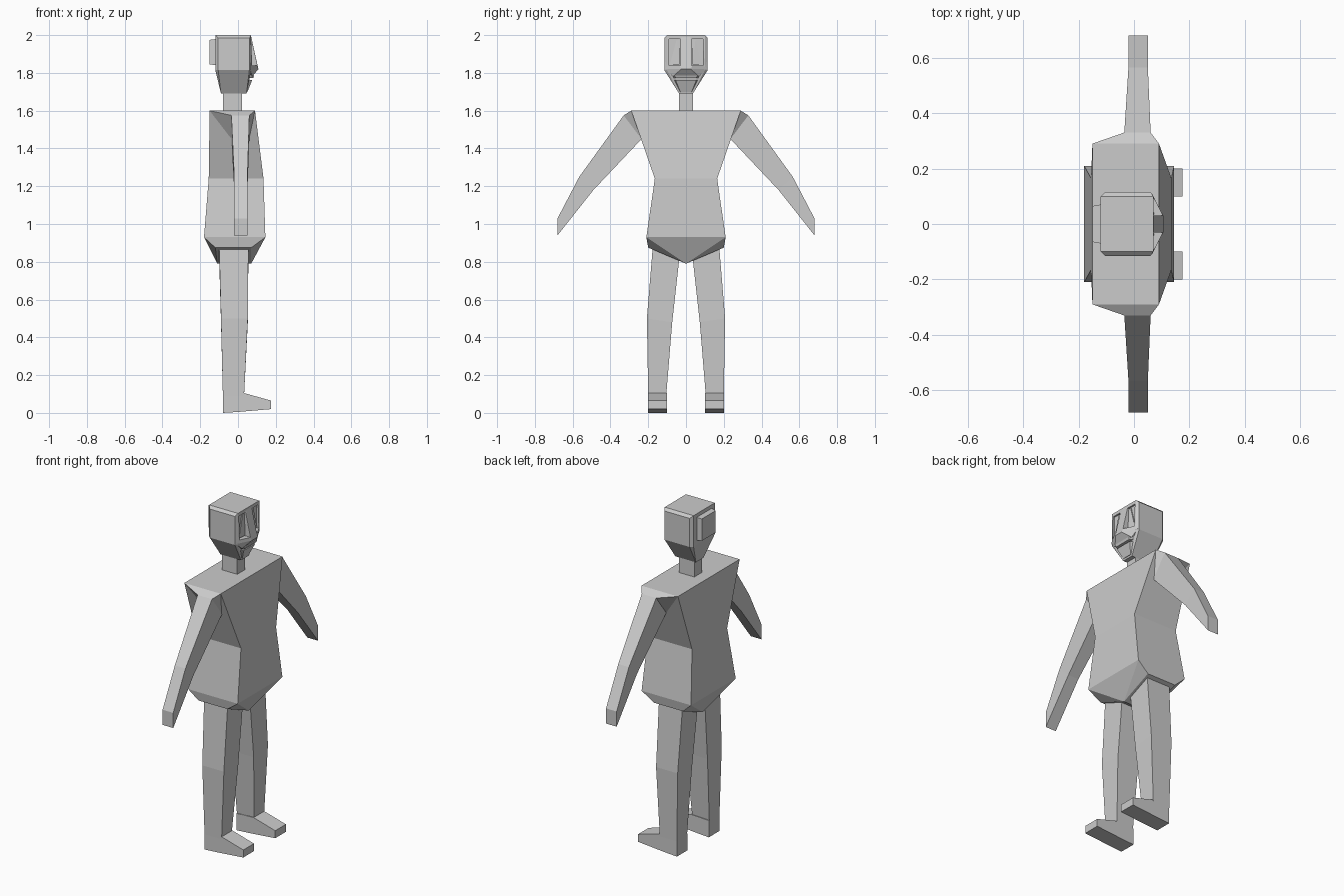
import bpy, bmesh

if "Cube" in bpy.data.objects:
    bpy.data.objects.remove(bpy.data.objects["Cube"])


def finish(name, bm, mirror=False):
    bmesh.ops.recalc_face_normals(bm, faces=bm.faces[:])
    me = bpy.data.meshes.new(name)
    bm.to_mesh(me)
    bm.free()
    ob = bpy.data.objects.new(name, me)
    bpy.context.collection.objects.link(ob)
    if mirror:
        m = ob.modifiers.new("mirror", 'MIRROR')
        m.use_axis = (False, True, False)
    return ob


def both(pts):
    """Points plus their reflection across y = 0."""
    return pts + [(x, -y, z) for x, y, z in pts if y]


def hull(name, pts, mirror=False):
    bm = bmesh.new()
    for p in pts:
        bm.verts.new(p)
    r = bmesh.ops.convex_hull(bm, input=bm.verts[:])
    loose = [v for v in bm.verts if not v.link_faces]
    bmesh.ops.delete(bm, geom=loose, context='VERTS')
    bmesh.ops.dissolve_limit(bm, angle_limit=0.01, verts=bm.verts[:], edges=bm.edges[:])
    return finish(name, bm, mirror)


def loft(name, rings, mirror=False):
    bm = bmesh.new()
    rows = [[bm.verts.new(p) for p in ring] for ring in rings]
    n = len(rows[0])
    for a, b in zip(rows, rows[1:]):
        for i in range(n):
            j = (i + 1) % n
            bm.faces.new((a[i], a[j], b[j], b[i]))
    bm.faces.new(rows[0])
    bm.faces.new(rows[-1])
    return finish(name, bm, mirror)


def box(name, x0, x1, y0, y1, z0, z1, mirror=False):
    return hull(name, [(x, y, z) for x in (x0, x1) for y in (y0, y1) for z in (z0, z1)], mirror)


def limb(name, sections):
    """Four-sided limb; section = x0, x1, (outer y, z), (inner y, z)."""
    return loft(name, [[(x0, *o), (x1, *o), (x1, *i), (x0, *i)]
                       for x0, x1, o, i in sections], True)


# torso: shoulders, waist, hem
loft("torso", [[(x0, -y, z), (x1, -y, z), (x1, y, z), (x0, y, z)] for x0, x1, y, z in
               ((-.15, .09, .29, 1.60), (-.155, .135, .165, 1.24), (-.18, .145, .21, .93))])

# pelvis tapering to a ridge under the hem
hull("pelvis", both([(-.18, .21, .93), (.145, .21, .93), (-.12, .20, .875), (.07, .20, .875),
                     (-.11, 0, .79), (.07, 0, .79)]))

# shoulder caps joining the torso corners to the arms
hull("shoulder", [(-.15, .29, 1.60), (.09, .29, 1.60), (-.035, .33, 1.575), (.06, .33, 1.575),
                  (-.04, .235, 1.45), (.06, .235, 1.45)], True)

# arms
limb("arm", [(-.035, .06, (.33, 1.575), (.235, 1.45)),
             (-.02, .05, (.565, 1.25), (.49, 1.18)),
             (-.02, .05, (.68, 1.03), (.68, .94))])

# legs
limb("leg", [(-.10, .055, (.175, .89), (.035, .82)),
             (-.09, .052, (.207, .50), (.073, .48)),
             (-.08, .032, (.20, .09), (.105, .09))])

# feet
hull("foot", [(x, y, z) for y in (.10, .20) for x, z in
              ((-.08, .10), (.032, .105), (.175, .065), (.175, .02), (.0, .005), (-.08, 0))], True)

# neck
box("neck", -.08, .02, -.036, .036, 1.58, 1.71)

# head block with chamfered edges
head = hull("head", both([(-.12, .10, 2), (.07, .10, 2), (-.105, .115, 1.985), (.06, .115, 1.985),
                          (-.12, .10, 1.815), (.07, .10, 1.815),
                          (-.105, .115, 1.815), (.06, .115, 1.815)]))

# jaw tapering to the chin
hull("jaw", both([(-.12, .10, 1.815), (.07, .10, 1.815), (-.105, .115, 1.815), (.06, .115, 1.815),
                  (-.09, .036, 1.69), (.045, .036, 1.69)]))

# slanted face plate with nose ridge
face = hull("face", both([(.065, .10, 1.98), (.07, .02, 1.99), (.065, .11, 1.82),
                          (.108, .025, 1.82), (.075, .07, 1.78), (.05, .09, 1.80)]))

# lips either side of the mouth slit
hull("upper_lip", both([(.05, .075, 1.785), (.085, .06, 1.785), (.05, .07, 1.772), (.08, .055, 1.772)]))
hull("lower_lip", both([(.04, .07, 1.762), (.075, .055, 1.762), (.03, .036, 1.70), (.05, .03, 1.70)]))

# eye sockets cut into the face
cutter = box("eye_cutter", .06, .2, .03, .09, 1.84, 1.98, True)
cutter.hide_render = True
cutter.display_type = 'WIRE'
for ob in (head, face):
    m = ob.modifiers.new("eyes", 'BOOLEAN')
    m.operation = 'DIFFERENCE'
    m.solver = 'EXACT'
    m.object = cutter

# slanted eyes inside the sockets
hull("eye", [(.055, .035, 1.845), (.055, .085, 1.845), (.055, .035, 1.975), (.055, .05, 1.975),
             (.072, .035, 1.845), (.066, .085, 1.845), (.066, .035, 1.975), (.066, .05, 1.975)], True)

# raised pad on the back of the head
hull("back_pad", both([(-.15, .065, 1.975), (-.15, .065, 1.845),
                       (-.11, .072, 1.98), (-.11, .072, 1.84)]))
